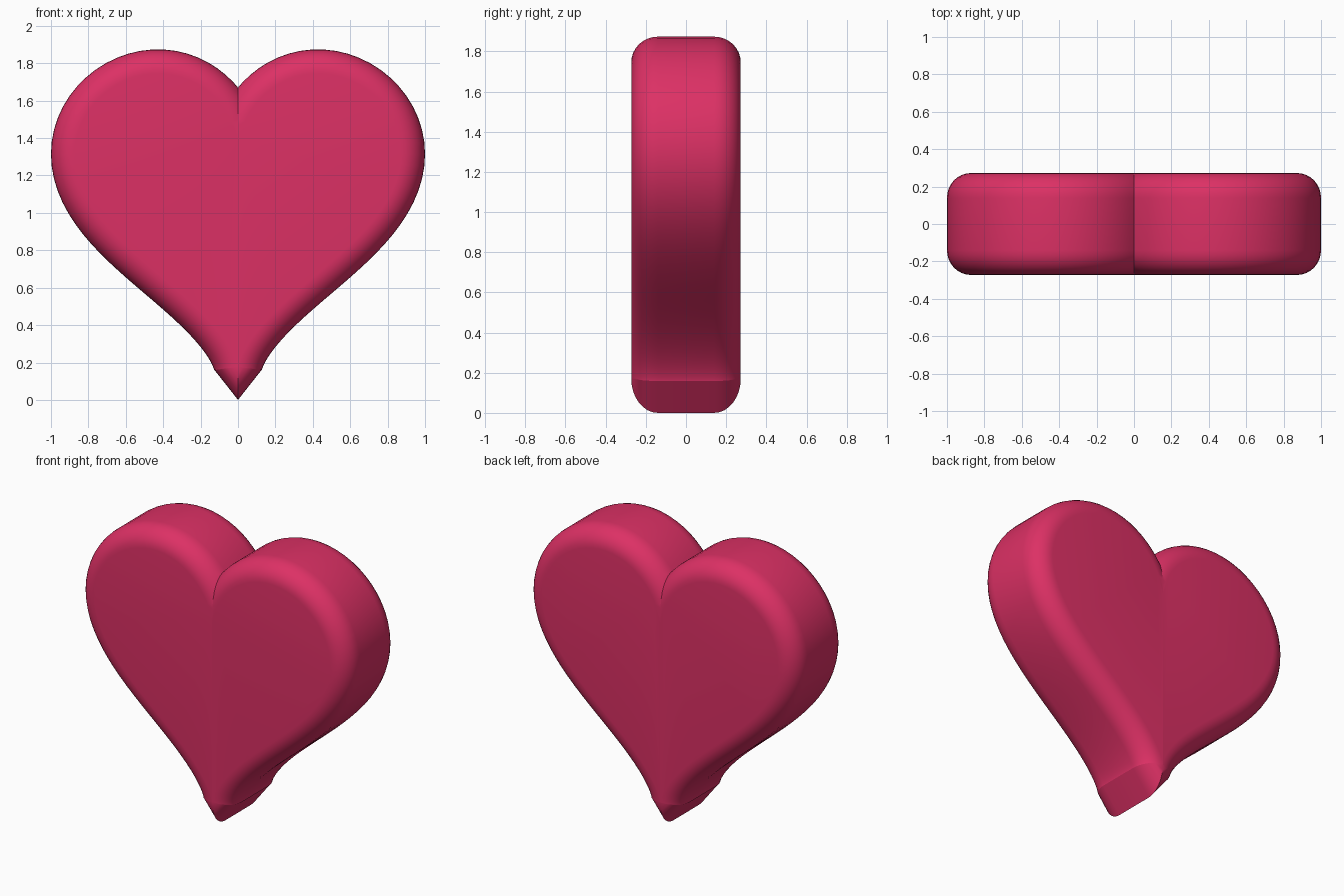
import bpy, bmesh
from math import sin, cos, pi, hypot, radians

if "Cube" in bpy.data.objects:
    bpy.data.objects.remove(bpy.data.objects["Cube"])

S, D = 0.0545, 0.128          # heart curve scale, outward bevel width
TIP = 0.17                    # mitred length of the bottom tip
HALF_Y, B = 0.2725, 0.133     # half thickness, bevel depth
STEPS, BEV = 64, 8


def station(i):
    """Point on the right half of the face outline and its outward offset."""
    t = pi * i / STEPS
    x = 16 * sin(t) ** 3
    z = 13 * cos(t) - 5 * cos(2 * t) - 2 * cos(3 * t) - cos(4 * t)
    p = (x * S, (z + 17) * S + TIP)
    if i == 0:
        return p, (-D, 0)
    if i == STEPS:
        return (0, TIP), (0, -TIP)
    dx = 48 * sin(t) ** 2 * cos(t)
    dz = -13 * sin(t) + 10 * sin(2 * t) + 6 * sin(3 * t) + 4 * sin(4 * t)
    k = D / hypot(dx, dz)
    return p, (-dz * k, dx * k)


# Rounded rim cross-section from front face to back face: (offset, y)
quarter = [(sin(pi / 2 * k / BEV), -(HALF_Y - B) - B * cos(pi / 2 * k / BEV))
           for k in range(BEV + 1)]
rim = quarter + [(o, -y) for o, y in reversed(quarter)]

# Right half: swept rim plus front and back faces
bm = bmesh.new()
rows = []
for i in range(STEPS + 1):
    (px, pz), (ox, oz) = station(i)
    rows.append([bm.verts.new((px + ox * o, y, pz + oz * o)) for o, y in rim])
for a, b in zip(rows, rows[1:]):
    for j in range(len(rim) - 1):
        bm.faces.new((a[j], a[j + 1], b[j + 1], b[j]))
bm.faces.new([r[0] for r in rows])
bm.faces.new([r[-1] for r in reversed(rows)])

# Trim the overlap at the notch, then mirror to the left
bmesh.ops.bisect_plane(bm, geom=bm.verts[:] + bm.edges[:] + bm.faces[:], dist=1e-6,
                       plane_co=(0, 0, 0), plane_no=(1, 0, 0), clear_inner=True)
copy = bmesh.ops.duplicate(bm, geom=bm.verts[:] + bm.edges[:] + bm.faces[:])["geom"]
for v in copy:
    if isinstance(v, bmesh.types.BMVert):
        v.co.x = -v.co.x
bmesh.ops.reverse_faces(bm, faces=[f for f in copy if isinstance(f, bmesh.types.BMFace)])
bmesh.ops.remove_doubles(bm, verts=bm.verts[:], dist=1e-5)
bmesh.ops.recalc_face_normals(bm, faces=bm.faces[:])

mesh = bpy.data.meshes.new("heart")
bm.to_mesh(mesh)
bm.free()
heart = bpy.data.objects.new("heart", mesh)
bpy.context.collection.objects.link(heart)

mat = bpy.data.materials.new("heart_pink")
mat.diffuse_color = (0.72, 0.03, 0.13, 1)
mat.use_nodes = True
mat.node_tree.nodes["Principled BSDF"].inputs["Base Color"].default_value = mat.diffuse_color
mesh.materials.append(mat)

bpy.context.view_layer.objects.active = heart
heart.select_set(True)
bpy.ops.object.shade_smooth_by_angle(angle=radians(30))
